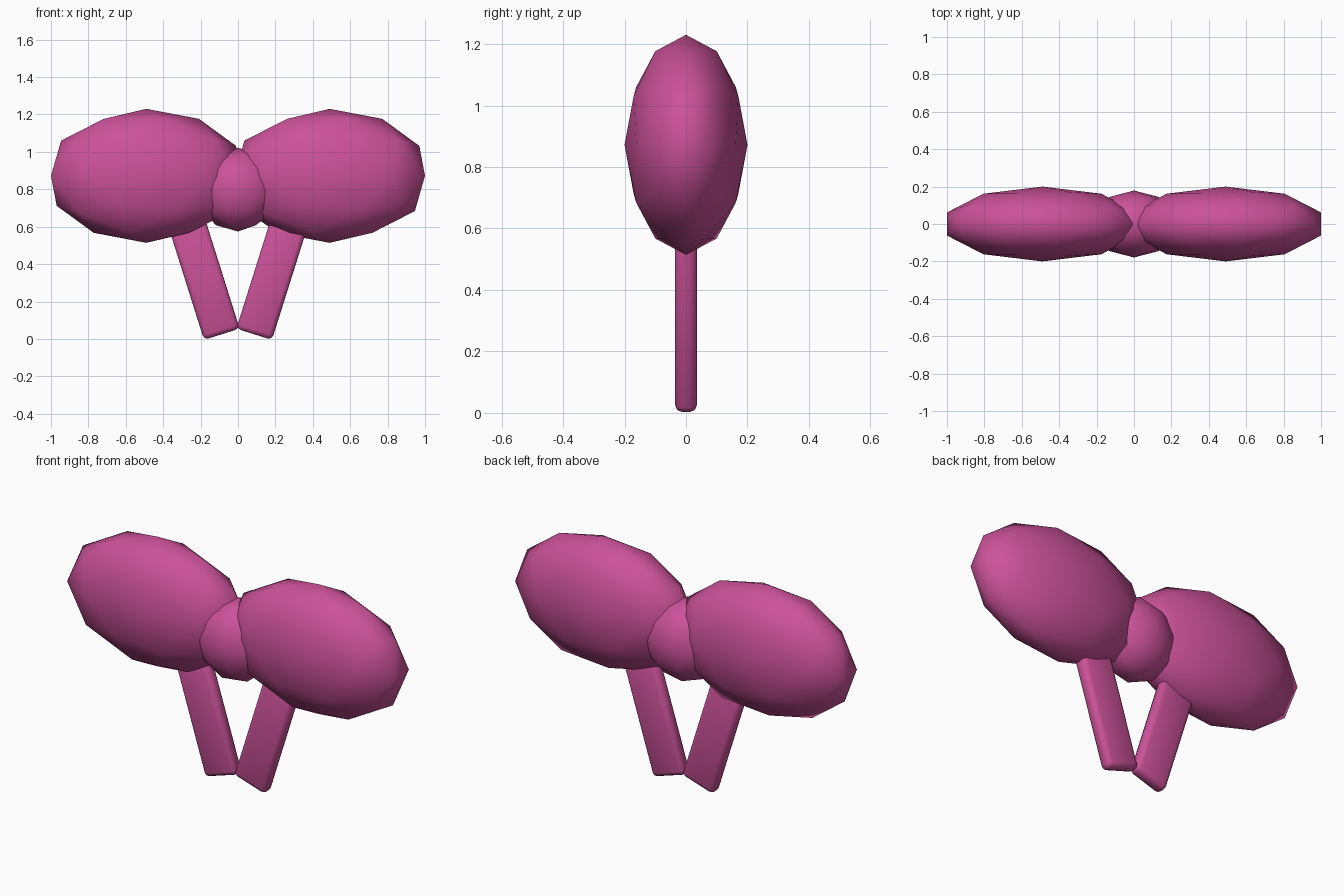
import bpy
import math

cube = bpy.data.objects.get("Cube")
if cube:
    bpy.data.objects.remove(cube, do_unlink=True)

# Ribbon colour
pink = bpy.data.materials.new("ribbon_pink")
pink.use_nodes = True
colour = (0.60, 0.084, 0.32, 1)
pink.diffuse_color = colour
pink.node_tree.nodes["Principled BSDF"].inputs["Base Color"].default_value = colour


def finish(name, scale):
    obj = bpy.context.object
    obj.name = name
    obj.scale = scale
    bpy.ops.object.transform_apply(location=False, rotation=False, scale=True)
    obj.data.materials.append(pink)
    bpy.ops.object.shade_smooth()
    return obj


def puff(name, location, scale):
    bpy.ops.mesh.primitive_ico_sphere_add(subdivisions=2, radius=1, location=location)
    return finish(name, scale)


def tail(name, side):
    # Flat strip leaning outwards, its top buried in the loop
    bpy.ops.mesh.primitive_cube_add(
        size=1, location=(side * 0.184, 0, 0.335), rotation=(0, side * 0.305, 0))
    obj = finish(name, (0.2, 0.072, 0.65))
    bevel = obj.modifiers.new("rounded_edges", "BEVEL")
    bevel.width = 0.025
    bevel.segments = 2


# Two loops, the knot between them, and two hanging tails
for side, label in ((1, "left"), (-1, "right")):
    puff(label + "_loop", (side * 0.49, 0, 0.872), (0.536, 0.2, 0.358))
    tail(label + "_tail", side)
puff("knot", (0, 0, 0.798), (0.2235, 0.179, 0.2235))
